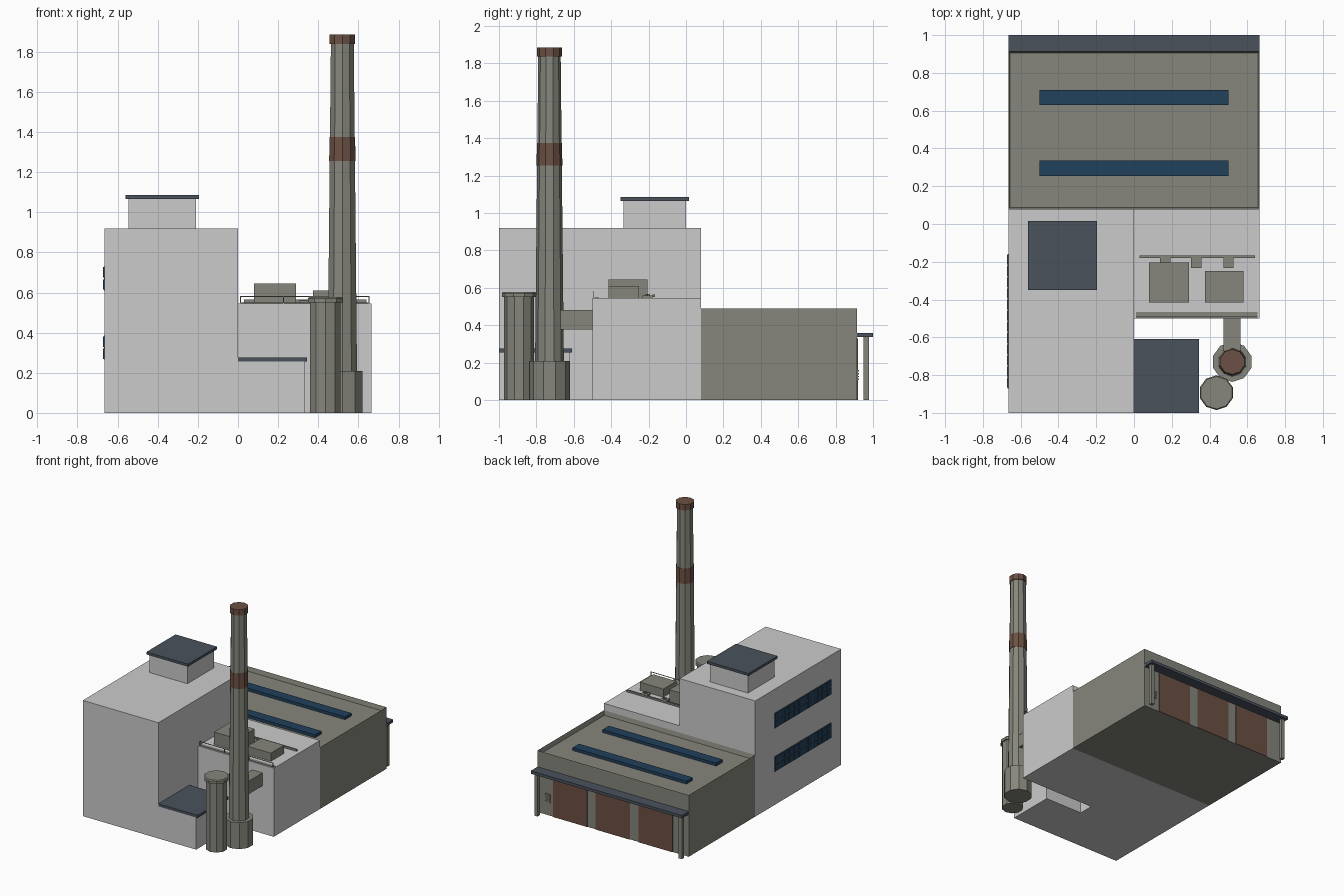
import bpy, bmesh
from mathutils import Matrix

if "Cube" in bpy.data.objects:
    bpy.data.objects.remove(bpy.data.objects["Cube"], do_unlink=True)


def material(name, rgb):
    m = bpy.data.materials.new(name)
    m.use_nodes = True
    m.diffuse_color = (*rgb, 1)
    bsdf = next(n for n in m.node_tree.nodes if n.type == 'BSDF_PRINCIPLED')
    bsdf.inputs["Base Color"].default_value = (*rgb, 1)
    return m


WALL = material("light grey wall", (0.6, 0.6, 0.6))
OLIVE = material("olive grey metal", (0.24, 0.24, 0.205))
SLATE = material("slate roof", (0.067, 0.085, 0.108))
BROWN = material("rust brown", (0.15, 0.081, 0.058))
BLUE = material("blue glass", (0.015, 0.052, 0.105))


def finish(name, bm, mat):
    mesh = bpy.data.meshes.new(name)
    bm.to_mesh(mesh)
    bm.free()
    mesh.materials.append(mat)
    ob = bpy.data.objects.new(name, mesh)
    bpy.context.collection.objects.link(ob)
    return ob


def add_box(bm, x, y, z):
    """Add a box from its (min, max) range on each axis."""
    mid = [sum(r) / 2 for r in (x, y, z)]
    size = [r[1] - r[0] for r in (x, y, z)]
    bmesh.ops.create_cube(bm, size=1, matrix=Matrix.Translation(mid) @ Matrix.Diagonal((*size, 1)))


def boxes(name, mat, *ranges):
    bm = bmesh.new()
    for r in ranges:
        add_box(bm, *r)
    return finish(name, bm, mat)


def column(name, mat, x, y, z0, z1, r0, r1=None, sides=10):
    bm = bmesh.new()
    bmesh.ops.create_cone(bm, cap_ends=True, segments=sides, radius1=r0,
                          radius2=r0 if r1 is None else r1, depth=z1 - z0,
                          matrix=Matrix.Translation((x, y, (z0 + z1) / 2)))
    return finish(name, bm, mat)


# Main tower and rooftop penthouse
boxes("tower", WALL, ((-0.665, 0), (-1, 0.08), (0, 0.92)))
boxes("penthouse", WALL, ((-0.545, -0.21), (-0.335, 0), (0.92, 1.065)))
boxes("penthouse_roof", SLATE, ((-0.56, -0.195), (-0.35, 0.015), (1.065, 1.085)))

# Side block and small front annex
boxes("side_block", WALL, ((0, 0.665), (-0.5, 0.08), (0, 0.545)))
boxes("annex", WALL, ((0, 0.332), (-1, -0.62), (0, 0.255)))
boxes("annex_roof", SLATE, ((0, 0.345), (-1, -0.61), (0.255, 0.276)))

# Warehouse with a sunken roof inside a parapet
bm = bmesh.new()
add_box(bm, (-0.665, 0.665), (0.08, 0.915), (0, 0.49))
top = max(bm.faces, key=lambda f: f.calc_center_median().z)
bmesh.ops.inset_region(bm, faces=[top], thickness=0.012)
bmesh.ops.translate(bm, verts=top.verts, vec=(0, 0, -0.035))
finish("warehouse", bm, OLIVE)
boxes("skylights", BLUE, *[((-0.5, 0.5), (y, y + 0.08), (0.455, 0.478)) for y in (0.255, 0.63)])

# Loading dock: doors, canopy, posts and a louvred meter box
boxes("dock_doors", BROWN,
      *[((x - 0.15, x + 0.15), (0.91, 0.92), (0, 0.33)) for x in (-0.375, 0, 0.375)])
boxes("dock_canopy", SLATE, ((-0.665, 0.665), (0.915, 1), (0.337, 0.36)))
boxes("dock_posts", OLIVE,
      *[((s * 0.635 - 0.014, s * 0.635 + 0.014), (0.95, 0.978), (0, 0.337)) for s in (-1, 1)])
boxes("meter_box", OLIVE, ((0.55, 0.6), (0.91, 0.92), (0.1, 0.17)),
      *[((0.555, 0.595), (0.915, 0.924), (0.108 + i * 0.015, 0.115 + i * 0.015)) for i in range(4)])

# Tower window bands with panes
PANES = 12
pitch = 0.71 / PANES
bands, panes = [], []
for z in (0.265, 0.61):
    bands.append(((-0.669, -0.66), (-0.87, -0.16), (z, z + 0.12)))
    for i in range(PANES):
        y = -0.87 + i * pitch
        for row in range(2):
            zz = z + row * 0.06
            panes.append(((-0.672, -0.66), (y + 0.004, y + pitch - 0.004), (zz + 0.004, zz + 0.056)))
boxes("window_frames", SLATE, *bands)
boxes("window_panes", BLUE, *panes)

# Rooftop machinery
boxes("large_air_unit", OLIVE, ((0.08, 0.29), (-0.415, -0.205), (0.545, 0.645)))
boxes("small_air_unit", OLIVE, ((0.375, 0.58), (-0.415, -0.25), (0.545, 0.61)))
boxes("roof_pipe", OLIVE, ((0.03, 0.64), (-0.18, -0.166), (0.55, 0.564)))
vents = []
for x in (0.165, 0.33, 0.5):
    vents.append(((x - 0.027, x + 0.027), (-0.232, -0.18), (0.545, 0.56)))
    vents.append(((x - 0.014, x + 0.014), (-0.209, -0.203), (0.56, 0.566)))
    vents.append(((x - 0.003, x + 0.003), (-0.22, -0.192), (0.56, 0.566)))
boxes("roof_vents", OLIVE, *vents)
boxes("roof_gutter", OLIVE, ((0.01, 0.655), (-0.49, -0.465), (0.545, 0.549)))
boxes("roof_railing", OLIVE, ((0.01, 0.655), (-0.495, -0.491), (0.578, 0.582)),
      *[((x, x + 0.004), (-0.495, -0.491), (0.545, 0.58)) for x in (0.01, 0.225, 0.44, 0.651)])

# Chimney and its flue duct
CX, CY = 0.52, -0.73
boxes("flue_duct", OLIVE, ((0.475, 0.565), (CY, -0.5), (0.378, 0.482)))
column("chimney_base", OLIVE, CX, CY, 0, 0.21, 0.106)
column("chimney_shaft", OLIVE, CX, CY, 0.21, 1.84, 0.077, 0.06)
column("chimney_band", BROWN, CX, CY, 1.255, 1.375, 0.069, 0.067)
column("chimney_cap", BROWN, CX, CY, 1.838, 1.885, 0.067)

# Storage tank
TX, TY = 0.436, -0.893
column("tank_body", OLIVE, TX, TY, 0, 0.55, 0.08)
column("tank_lid_lower", OLIVE, TX, TY, 0.55, 0.57, 0.092)
column("tank_lid_top", OLIVE, TX, TY, 0.57, 0.578, 0.092, 0.086)
